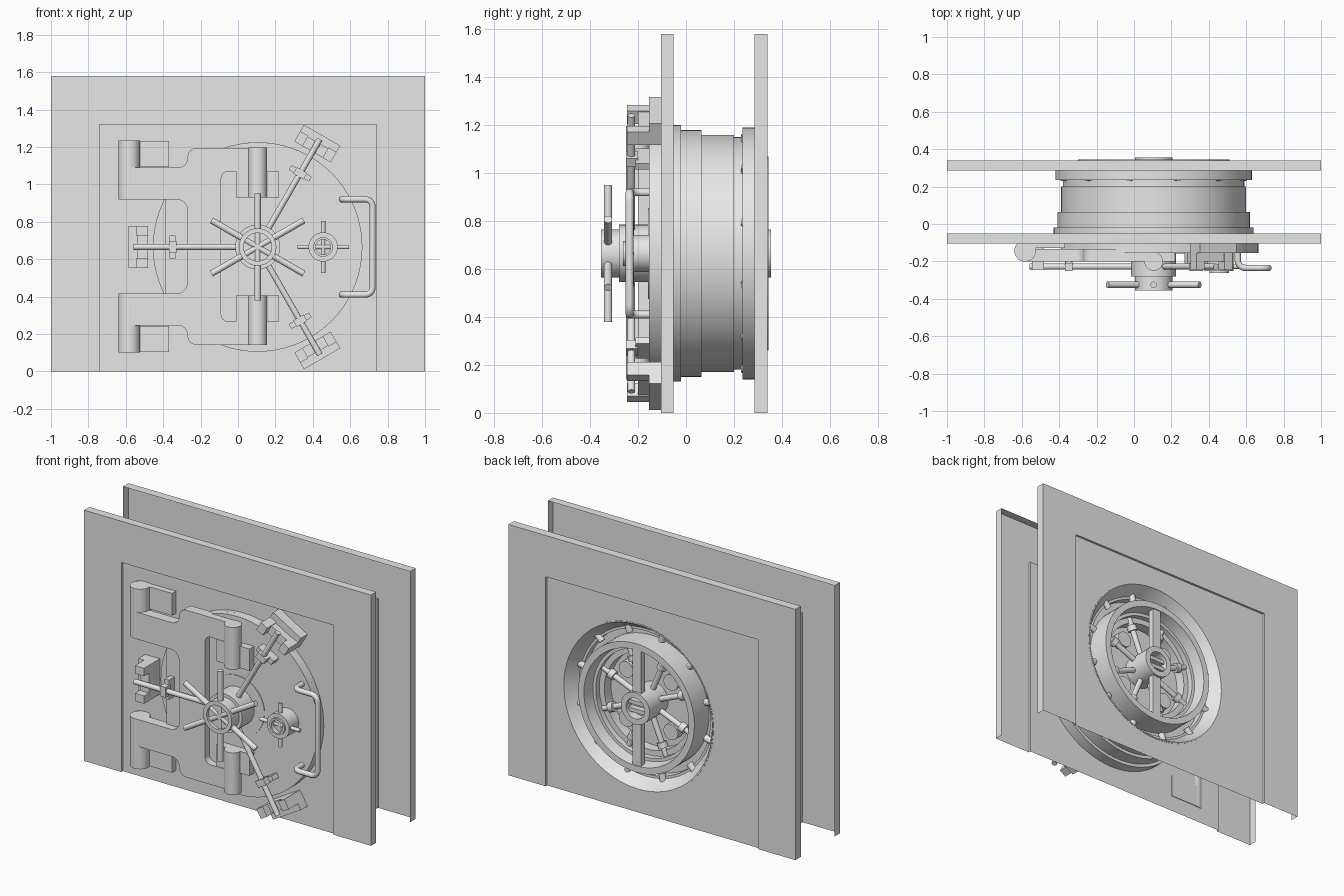
import bpy, bmesh, math
from mathutils import Matrix, Vector

if "Cube" in bpy.data.objects:
    bpy.data.objects.remove(bpy.data.objects["Cube"])

CX, CZ = 0.105, 0.665          # axis of the round door
steel = bpy.data.materials.new("steel_grey")
steel.diffuse_color = (0.8, 0.8, 0.8, 1)
steel.use_nodes = True
steel.node_tree.nodes["Principled BSDF"].inputs["Base Color"].default_value = steel.diffuse_color


def finish(name, bm, mat=None):
    if mat:
        bm.transform(mat)
    bmesh.ops.recalc_face_normals(bm, faces=bm.faces)
    me = bpy.data.meshes.new(name)
    bm.to_mesh(me)
    bm.free()
    me.materials.append(steel)
    me.shade_smooth()
    me.set_sharp_from_angle(angle=math.radians(30))
    ob = bpy.data.objects.new(name, me)
    bpy.context.collection.objects.link(ob)
    return ob


def around(deg):
    """Local x = radius, z = tangent, about the door axis."""
    return Matrix.Translation((CX, 0, CZ)) @ Matrix.Rotation(-math.radians(deg), 4, 'Y')


def box(name, x, y, z, mat=None):
    bm = bmesh.new()
    bmesh.ops.create_cube(bm, size=1)
    for v in bm.verts:
        v.co = [(b[0] + b[1]) / 2 + c * (b[1] - b[0]) for c, b in zip(v.co, (x, y, z))]
    return finish(name, bm, mat)


def rod(name, p, q, r, mat=None, seg=20):
    p, q = Vector(p), Vector(q)
    d = q - p
    bm = bmesh.new()
    bmesh.ops.create_cone(bm, cap_ends=True, segments=seg, radius1=r, radius2=r, depth=d.length)
    bm.transform(Matrix.Translation((p + q) / 2) @ d.to_track_quat('Z', 'Y').to_matrix().to_4x4())
    return finish(name, bm, mat)


def lathe(name, profile, x=CX, z=CZ, seg=72):
    """Spin (radius, y) points about a y axis."""
    bm = bmesh.new()
    vs = [bm.verts.new((r, y, 0)) for r, y in profile]
    es = [bm.edges.new(e) for e in zip(vs, vs[1:])]
    bmesh.ops.spin(bm, geom=vs + es, cent=(0, 0, 0), axis=(0, 1, 0), angle=math.tau,
                   steps=seg, use_duplicate=False)
    bmesh.ops.remove_doubles(bm, verts=bm.verts, dist=1e-4)
    return finish(name, bm, Matrix.Translation((x, 0, z)))


def rounded(points, n=6):
    """Round the corners of an outline given as (x, z, radius)."""
    out = []
    for i, (x, z, r) in enumerate(points):
        c = Vector((x, z))
        if r == 0:
            out.append(c)
            continue
        a = (Vector(points[i - 1][:2]) - c).normalized() * r
        b = (Vector(points[(i + 1) % len(points)][:2]) - c).normalized() * r
        for k in range(n + 1):
            t = math.pi / 2 * k / n
            out.append(c + a * (1 - math.sin(t)) + b * (1 - math.cos(t)))
    return out


def prism(name, outline, y0, y1):
    bm = bmesh.new()
    f = bm.faces.new([bm.verts.new((p[0], y0, p[1])) for p in outline])
    ext = bmesh.ops.extrude_face_region(bm, geom=[f])["geom"]
    bmesh.ops.translate(bm, vec=(0, y1 - y0, 0), verts=[v for v in ext if isinstance(v, bmesh.types.BMVert)])
    return finish(name, bm)


def wall(name, y_face, y_rim, y_sheet, hole):
    """Open sheet-metal wall: surround, side and top rim, recessed sheet with a round hole."""
    outer = [(-1, 0), (-1, 1.58), (1, 1.58), (1, 0)]
    inner = [(-.74, 0), (-.74, 1.32), (.74, 1.32), (.74, 0)]
    bm = bmesh.new()

    def loop(pts, y):
        return [bm.verts.new((x, y, z)) for x, z in pts]
    rim, face, step = loop(outer, y_rim), loop(outer, y_face), loop(inner, y_face)
    bm.faces.new(face + step[::-1])
    for a, b in ((rim, face), (step, loop(inner, y_sheet))):
        for i in range(3):
            bm.faces.new((a[i], a[i + 1], b[i + 1], b[i]))
    finish(name + "_surround", bm)
    bm = bmesh.new()
    circle = [(CX + hole * math.cos(math.tau * i / 72), CZ + hole * math.sin(math.tau * i / 72))
              for i in range(72)]
    edges = []
    for pts in (inner, circle):
        vs = loop(pts, y_sheet)
        edges += [bm.edges.new((vs[i - 1], vs[i])) for i in range(len(vs))]
    bmesh.ops.triangle_fill(bm, edges=edges, use_beauty=True, normal=(0, 1, 0))
    finish(name + "_sheet", bm)


wall("front_wall", -.104, -.052, -.09, .5)
wall("back_wall", .34, .285, .326, .522)

# round door body with stepped outside and dished back
lathe("door_body", [(0, -.095), (.535, -.095), (.535, -.02), (.515, -.02), (.515, .065), (.495, .065),
                    (.495, .2), (.485, .2), (.485, .235), (.525, .235), (.525, .328), (.517, .328),
                    (.465, .25), (.45, .25), (.45, .2), (.405, .2), (.405, .345), (.365, .345),
                    (.355, .27), (.335, .27), (.335, .17), (0, .17)])

# front door disc, thinner to the left of a straight step
lathe("door_disc", [(0, -.095), (.56, -.095), (.56, -.12), (0, -.12)])
flat = [(CX + .56 * math.cos(a), CZ + .56 * math.sin(a))
        for a in [math.radians(-152 + 304 * i / 60) for i in range(61)]]
prism("door_disc_raised", flat, -.11, -.155)
lathe("center_plate", [(.19, -.15), (.19, -.159), (0, -.159)])

# hinge bracket, symmetric above and below
half = [(-.582, .92, 0), (-.582, 1.09, 0), (-.27, 1.09, .05), (-.27, 1.195, .05), (.10, 1.195, 0),
        (.10, 1.07, 0), (-.09, 1.07, .04)]
mirror = [(x, 2 * .668 - z, r) for x, z, r in reversed(half)]
outline = half + mirror + [(-.27, .416, .06), (-.27, .92, .06)]
prism("hinge_bracket", rounded(outline), -.135, -.2)

# hinges, bracket pivots and their mounts, above and below
for s, tag in ((1, "upper"), (-1, "lower")):
    def zz(a, b):
        return tuple(sorted((.668 + s * a, .668 + s * b)))
    za, zb = zz(.252, .567)
    rod(tag + "_hinge_barrel", (-.582, -.143, za), (-.582, -.143, zb), .058, seg=32)
    box(tag + "_hinge_plate", (-.582, -.37), (-.128, -.086), zz(.425, .565))
    za, zb = zz(.262, .528)
    rod(tag + "_pivot_barrel", (.105, -.2, za), (.105, -.2, zb), .05, seg=32)
    box(tag + "_pivot_mount", (-.01, .22), (-.2, -.15), zz(.262, .4))

# three locking arms with sleeves and wall clamps
for deg in (60, 180, 300):
    m = around(deg)
    rod("locking_rod", (.08, -.228, 0), (.665, -.228, 0), .016, m)
    box("rod_sleeve", (.435, .475), (-.25, -.2), (-.032, .032), m)
    box("sleeve_foot", (.44, .47), (-.21, -.15), (-.062, .062), m)
    box("clamp_base", (.587, .69), (-.155, -.09), (-.112, .112), m)
    box("clamp_bridge", (.587, .645), (-.2, -.15), (-.062, .062), m)
    for a, b in ((-.112, -.062), (.062, .112)):
        box("clamp_jaw", (.587, .65), (-.247, -.15), (a, b), m)

# main hand wheel
lathe("main_hub", [(0, -.15), (.12, -.15), (.12, -.28), (.1, -.28), (.1, -.355), (.075, -.355),
                   (.075, -.335), (0, -.335)], seg=48)
for i in range(6):
    rod("main_spoke", (0, -.325, 0), (.285, -.325, 0), .017, around(30 + 60 * i))

# small hand wheel
SX = .455
lathe("small_hub", [(0, -.15), (.078, -.15), (.078, -.252), (.052, -.252), (.052, -.262), (.04, -.262),
                    (.04, -.235), (0, -.235)], x=SX, seg=40)
for i in range(4):
    rod("small_spoke", (0, -.228, 0), (.138, -.228, 0), .012,
        Matrix.Translation((SX - CX, 0, 0)) @ around(90 * i))

# bent pull handle
path = [(.555, -.14, .92), (.555, -.235, .92), (.72, -.235, .92),
        (.72, -.235, .41), (.555, -.235, .41), (.555, -.14, .41)]
pts = [Vector(path[0])]
for p, c, q in zip(path, path[1:], path[2:]):
    p, c, q = Vector(p), Vector(c), Vector(q)
    a, b = (p - c).normalized() * .04, (q - c).normalized() * .04
    for k in range(6):
        t = math.pi / 2 * k / 5
        pts.append(c + a * (1 - math.sin(t)) + b * (1 - math.cos(t)))
pts.append(Vector(path[-1]))
curve = bpy.data.curves.new("pull_handle", 'CURVE')
curve.dimensions = '3D'
curve.bevel_depth = .017
curve.bevel_resolution = 3
spline = curve.splines.new('POLY')
spline.points.add(len(pts) - 1)
for sp, p in zip(spline.points, pts):
    sp.co = (*p, 1)
curve.materials.append(steel)
bpy.context.collection.objects.link(bpy.data.objects.new("pull_handle", curve))

# locking bolts around the rim
for i in range(12):
    rod("rim_bolt", (.43, .25, 0), (.512, .25, 0), .021, around(15 + 30 * i))

# bolt works on the back of the door
lathe("back_hub", [(.1, .17), (.1, .355), (.065, .355), (.065, .3), (0, .3)], seg=40)
for z in (-.025, .025):
    box("hub_slat", (-.06, .06), (.29, .335), (z - .012, z + .012), around(0))
for a, b in ((.095, .375), (-.375, -.095)):
    box("back_bar", (-.03, .03), (.3, .34), (a, b), around(0))
for i in range(8):
    m = around(22.5 + 45 * i)
    rod("bolt_spoke", (.09, .23, 0), (.34, .23, 0), .017, m)
    rod("bolt_collar", (.25, .23, 0), (.285, .23, 0), .03, m)
for i in range(4):
    rod("gear_boss", (.22, .165, 0), (.22, .225, 0), .05, around(45 + 90 * i), seg=28)
lathe("inner_ring", [(.3, .17), (.3, .235), (.335, .235)])
